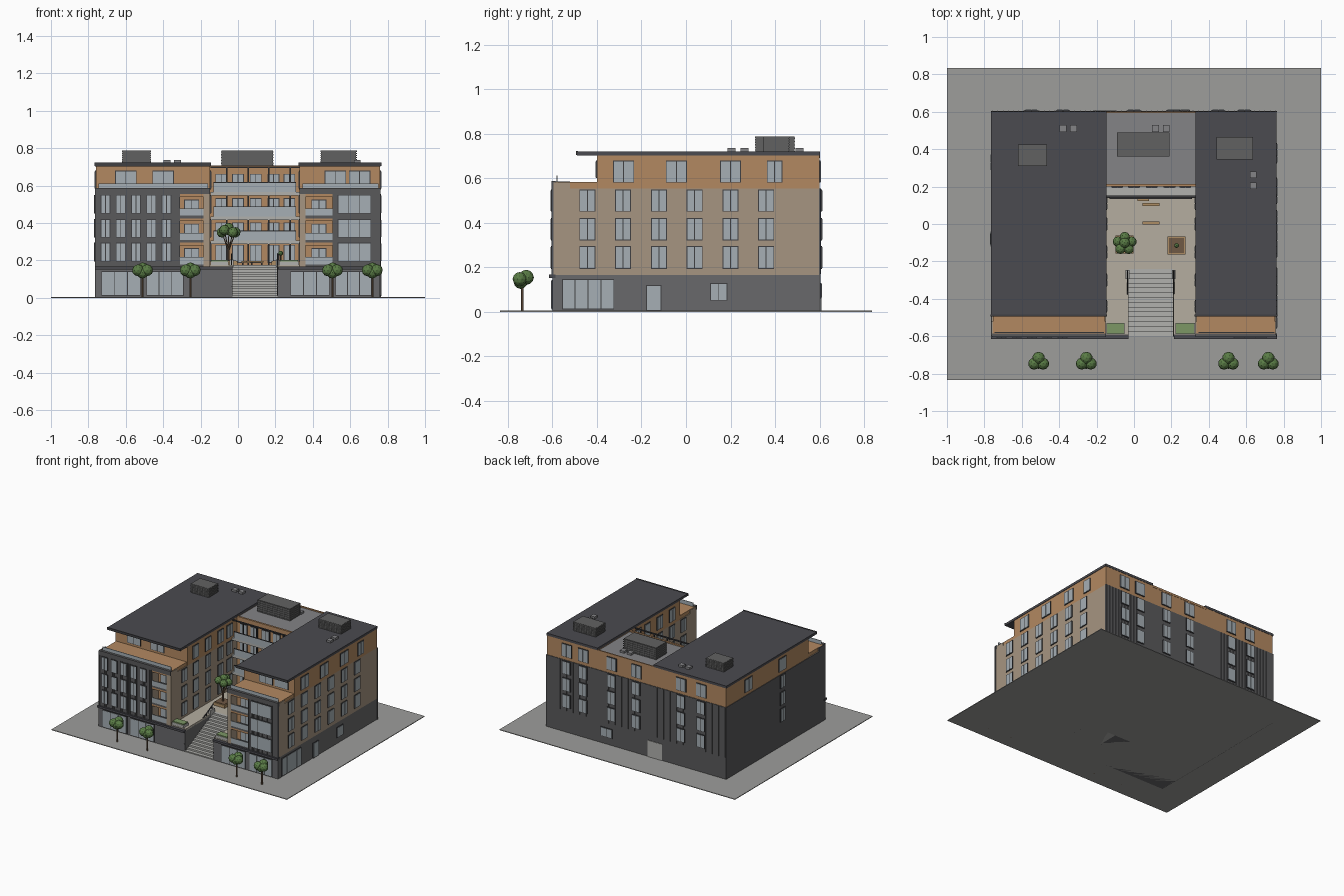
import bpy, bmesh, math
from mathutils import Vector, Matrix

if "Cube" in bpy.data.objects:
    bpy.data.objects.remove(bpy.data.objects["Cube"])

COL = dict(ground=(.34, .34, .33), dark=(.10, .10, .105), roof=(.07, .07, .08), podium=(.14, .14, .145),
           tan=(.38, .30, .22), orange=(.45, .25, .12), glass=(.38, .43, .46), frame=(.05, .05, .055),
           paving=(.46, .42, .35), stone=(.44, .44, .42), flat=(.23, .23, .24), unit=(.12, .12, .12),
           grass=(.20, .31, .13), leaf=(.10, .20, .06), bark=(.16, .10, .06), wood=(.42, .27, .13))
MATS, PARTS = {}, {}
for k, c in COL.items():
    MATS[k] = bpy.data.materials.new(k)
    MATS[k].diffuse_color = (*c, 1)

def part(name, mat):
    if name not in PARTS:
        PARTS[name] = (bmesh.new(), mat)
    return PARTS[name][0]

def box(name, mat, x0, x1, y0, y1, z0, z1):
    m = Matrix.Translation(((x0 + x1) / 2, (y0 + y1) / 2, (z0 + z1) / 2)) @ Matrix.Diagonal((x1 - x0, y1 - y0, z1 - z0, 1))
    bmesh.ops.create_cube(part(name, mat), size=1, matrix=m)

def panel(name, mat, face, pos, u0, u1, z0, z1, d):
    """Thin panel on a wall plane, standing out by d towards the face direction."""
    a, b = (pos - .002, pos + d) if face[0] == '+' else (pos - d, pos + .002)
    if face[1] == 'x':
        box(name, mat, a, b, u0, u1, z0, z1)
    else:
        box(name, mat, u0, u1, a, b, z0, z1)

def window(face, pos, u, w, z0, z1, panes=2):
    panel('window_frames', 'frame', face, pos, u - w / 2, u + w / 2, z0, z1, .005)
    t = .004
    pw = (w - t) / panes
    for i in range(panes):
        a = u - w / 2 + t + i * pw
        panel('window_glass', 'glass', face, pos, a, a + pw - t, z0 + t, z1 - t, .007)

def rod(name, mat, p, q, r, n=6, r2=None):
    p, q = Vector(p), Vector(q)
    m = Matrix.Translation((p + q) / 2) @ (q - p).to_track_quat('Z', 'Y').to_matrix().to_4x4()
    bmesh.ops.create_cone(part(name, mat), cap_ends=True, segments=n, radius1=r, radius2=r2 or r, depth=(q - p).length, matrix=m)

def blob(name, x, y, z, r):
    bmesh.ops.create_icosphere(part(name, 'leaf'), subdivisions=2, radius=r, matrix=Matrix.Translation((x, y, z)))

ROWS = [(.193, .295), (.321, .421), (.450, .550)]
TOP = (.58, .68)

# Ground and podium with a notch for the stairs
box('ground', 'ground', -1, 1, -.835, .835, 0, .005)
box('podium', 'podium', -.76, .76, -.24, .6, 0, .165)
box('podium', 'podium', -.76, -.03, -.6, -.24, 0, .165)
box('podium', 'podium', .21, .76, -.6, -.24, 0, .165)
box('courtyard_paving', 'paving', -.15, .33, -.24, .2, .16, .175)
for a, b in ((-.15, -.03), (.21, .33)):
    box('courtyard_paving', 'paving', a, b, -.59, -.24, .16, .175)
for a, b in ((-.765, -.03), (.215, .765)):
    box('podium_ledge', 'roof', a, b, -.615, -.585, .152, .168)

# Stairs and handrails
N = 14
for i in range(N):
    box('stairs', 'stone', -.03, .21, -.6 + i * .36 / N, -.24, i * .175 / N, (i + 1) * .175 / N)
for x in (-.035, .212):
    rod('handrail', 'frame', (x, -.6, .06), (x, -.25, .235), .004)
    for i in range(6):
        y = -.59 + i * .065
        rod('handrail', 'frame', (x, y, 0), (x, y, .065 + (y + .59) / 2), .003)
    box('stair_post', 'stone', x - .01, x + .01, -.295, -.245, .165, .205)

# Wings: (outer x, inner x, bay range, balcony range, pier range)
def wing(x0, x1, bay, bal, pier):
    box('wing_body', 'tan', x0, x1, -.52, .6, .165, .555)
    box('wing_top_floor', 'orange', x0, x1, -.4, .6, .555, .702)
    box('front_bay', 'tan', *bay, -.597, -.52, .165, .58)
    box('front_pier', 'tan', *pier, -.6, -.52, .165, .58)
    box('terrace_deck', 'orange', x0 + .005, x1 - .005, -.59, -.4, .555, .583)
    box('wing_roof', 'roof', x0 - .005 * (x0 < 0), x1 + .003, -.49, .602, .702, .72)
    box('roof_edge', 'frame', x0 - .006, x1 + .006, -.495, -.485, .704, .722)
    # Dark ribbed cladding on the bay
    panel('bay_cladding', 'dark', '-y', -.597, *bay, .165, .585, .004)
    n = int((bay[1] - bay[0]) / .0135)
    for i in range(n):
        u = bay[0] + (i + .5) * (bay[1] - bay[0]) / n
        panel('cladding_ribs', 'dark', '-y', -.6, u - .002, u + .002, .168, .583, .004)
    box('terrace_parapet', 'dark', x0, x1, -.604, -.585, .555, .588)
    box('terrace_rail', 'glass', x0 + .015, x1 - .01, -.582, -.578, .583, .612)
    # Recessed balconies
    for z in (.165, .295, .425):
        box('balcony_slab', 'dark', *bal, -.6, -.52, z, z + .014)
        panel('balcony_back_wall', 'orange', '-y', -.52, *bal, z + .014, z + .13, .004)
        window('-y', -.524, sum(bal) / 2, .08, z + .016, z + .10)
        box('balcony_rail', 'glass', *bal, -.602, -.598, z + .014, z + .052)
        box('balcony_lintel', 'orange', *bal, -.598, -.52, z + .115, z + .13)

wing(-.76, -.15, (-.76, -.31), (-.31, -.185), (-.185, -.15))
wing(.33, .76, (.505, .76), (.36, .505), (.33, .36))

# Front windows and shopfronts
for z0, z1 in ROWS:
    for i in range(5):
        window('-y', -.602, -.708 + i * .0815, .052, z0, z1)
    window('-y', -.602, .622, .18, z0, z1, 3)
for u in (-.60, -.40, .52, .65):
    window('-y', -.4, u, .115, .60, .68)
for a, b, n in ((-.73, -.52, 3), (-.49, -.29, 3), (.28, .49, 3), (.52, .715, 3)):
    window('-y', -.6, (a + b) / 2, b - a, .01, .143, n)

# Right side openings and corner trims
for z0, z1 in ROWS:
    for i in range(6):
        window('+x', .76, -.443 + i * .1606, .072, z0, z1)
for u, w in ((-.28, .095), (-.043, .095), (.2, .095), (.398, .07)):
    window('+x', .76, u, w, *TOP)
window('+x', .76, -.44, .235, .01, .148, 4)
window('+x', .76, -.145, .07, .005, .12, 1)
window('+x', .76, .147, .078, .05, .13)
box('corner_trim', 'dark', .752, .763, -.605, -.594, .165, .585)

# Dark cladding at the back and left side, with their windows
panel('back_cladding', 'dark', '+y', .6, -.764, .764, .0, .555, .004)
for i in range(56):
    u = -.755 + i * .02745
    panel('cladding_ribs', 'dark', '+y', .603, u - .0015, u + .0015, .17, .553, .003)
panel('left_cladding', 'dark', '-x', -.76, -.6, .6, 0, .555, .004)
panel('left_cladding', 'dark', '-x', -.76, -.6, -.52, .555, .585, .004)
for u in (-.55, -.38, 0, .21, .45, .59):
    for z0, z1 in ROWS:
        window('+y', .605, u, .07, z0, z1)
    window('+y', .6, u, .085, *TOP)
panel('service_door', 'stone', '+y', .604, -.22, -.10, .005, .13, .004)
window('+y', .604, .25, .1, .06, .13)
for z0, z1 in ROWS:
    window('-x', -.764, -.08, .06, z0, z1)
for u in (-.08, .33):
    window('-x', -.76, u, .09, *TOP)

# Courtyard side walls
for u in (-.44, -.3, -.15, 0, .11):
    for z0, z1 in ROWS:
        window('+x', -.15, u, .065, z0, z1)
        window('-x', .33, u, .065, z0, z1)
    if u > -.4:
        window('+x', -.15, u, .07, *TOP)
        window('-x', .33, u, .07, *TOP)

# Central block with galleries
box('central_block', 'orange', -.15, .33, .2, .6, .165, .69)
box('central_roof', 'flat', -.15, .33, .215, .597, .69, .697)
box('central_parapet', 'orange', -.15, .33, .2, .215, .69, .706)
box('central_parapet', 'orange', -.15, .33, .593, .602, .69, .706)
for k, z in enumerate((.175, .295, .425, .555)):
    if k:
        box('gallery_slab', 'stone', -.148, .328, .138, .2, z - .008, z + .01)
        box('gallery_rail', 'glass', -.13, .31, .137, .141, z + .01, z + .06)
        box('gallery_rail_cap', 'frame', -.13, .31, .135, .143, z + .06, z + .064)
    for u in (-.09, .0, .095, .19, .275):
        window('-y', .2, u, .062, z + .012, z + .108)
for x in (-.06, .055, .165, .28):
    box('gallery_column', 'frame', x - .004, x + .004, .143, .151, .175, .70)
box('gallery_beam', 'frame', -.148, .328, .142, .152, .695, .703)

# Rooftop plant with louvres, and small vents
for x0, x1, y0, y1, zb in ((-.62, -.465, .31, .425, .72), (-.09, .19, .36, .49, .697), (.44, .635, .345, .465, .72)):
    box('roof_plant', 'unit', x0 + .003, x1 - .003, y0 + .003, y1 - .003, zb, .788)
    for i in range(6):
        z = zb + .004 + i * (.788 - zb) / 6
        box('plant_louvres', 'unit', x0, x1, y0, y1, z, z + .006)
for x, y, z in ((-.38, .51, .72), (-.323, .51, .72), (.115, .51, .697), (.173, .51, .697), (.637, .263, .72), (.637, .205, .72)):
    box('roof_vent', 'flat', x - .018, x + .018, y - .018, y + .018, z, z + .016)

# Courtyard planters and benches
for a, b in ((-.148, -.05), (.222, .325)):
    box('planter', 'stone', a, b, -.588, -.53, .165, .195)
    box('planter_grass', 'grass', a + .003, b - .003, -.585, -.533, .19, .203)
for x, y in ((-.05, -.11), (.228, -.115)):
    box('tree_planter', 'wood', x - .048, x + .048, y - .048, y + .048, .17, .197)
    box('planter_soil', 'bark', x - .04, x + .04, y - .04, y + .04, .18, .2)
rod('shrub_stem', 'bark', (.228, -.115, .19), (.228, -.115, .235), .004)
blob('shrub', .228, -.115, .238, .013)
for x, y, w in ((.09, .105, .09), (.09, .005, .09), (.05, .13, .06)):
    box('bench', 'wood', x - w / 2, x + w / 2, y - .008, y + .008, .188, .196)
    for s in (-1, 1):
        box('bench_legs', 'frame', x + s * w * .4 - .004, x + s * w * .4 + .004, y - .006, y + .006, .17, .188)

# Courtyard tree with spreading branches
rod('courtyard_tree_trunk', 'bark', (-.05, -.11, .19), (-.05, -.11, .27), .006)
for i in range(5):
    a = i * math.tau / 5 + .3
    x, y, z = -.05 + .038 * math.cos(a), -.105 + .035 * math.sin(a), .35 + .012 * (i % 2)
    rod('courtyard_tree_branches', 'bark', (-.05, -.11, .25), (x, y, z), .004, 5, .002)
    blob('courtyard_tree_crown', x, y, z, .028)
blob('courtyard_tree_crown', -.05, -.1, .372, .029)

# Street trees
for x in (-.51, -.255, .505, .718):
    rod('street_tree_trunk', 'bark', (x, -.735, 0), (x, -.735, .12), .006)
    for dx, dy, dz, r in ((-.024, -.012, .147, .032), (.024, -.012, .147, .032), (0, .018, .155, .034), (0, -.008, .135, .032)):
        blob('street_tree_crown', x + dx, -.735 + dy, dz, r)

# Turn every collected part into an object
for name, (bm, mat) in PARTS.items():
    me = bpy.data.meshes.new(name)
    bm.to_mesh(me)
    bm.free()
    me.materials.append(MATS[mat])
    bpy.context.scene.collection.objects.link(bpy.data.objects.new(name, me))

for m in bpy.data.materials:
    if m.users and not m.is_grease_pencil:
        m.use_nodes = True
        m.node_tree.nodes["Principled BSDF"].inputs["Base Color"].default_value = m.diffuse_color
